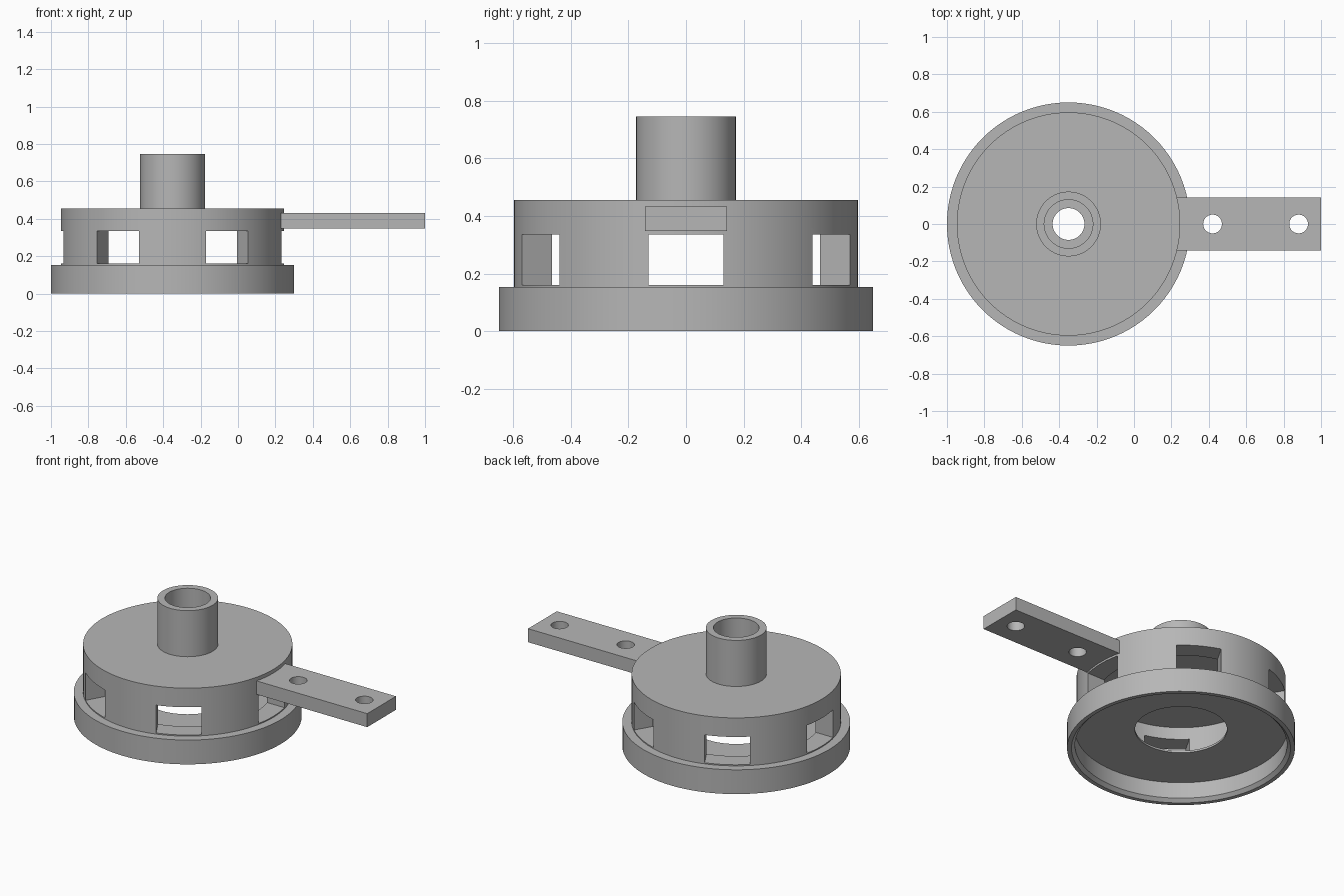
import bpy, bmesh, math
from mathutils import Matrix, Vector

CX = -0.35        # axis of the round housing
SEGMENTS = 96

cube = bpy.data.objects.get("Cube")
if cube:
    bpy.data.objects.remove(cube, do_unlink=True)

grey = bpy.data.materials.new("plain_grey")
grey.use_nodes = True
grey.diffuse_color = (0.47, 0.47, 0.47, 1)
grey.node_tree.nodes["Principled BSDF"].inputs["Base Color"].default_value = grey.diffuse_color


def make_object(name, bm):
    bmesh.ops.recalc_face_normals(bm, faces=bm.faces)
    mesh = bpy.data.meshes.new(name)
    bm.to_mesh(mesh)
    bm.free()
    mesh.materials.append(grey)
    obj = bpy.data.objects.new(name, mesh)
    bpy.context.collection.objects.link(obj)
    return obj


def activate(obj):
    bpy.ops.object.select_all(action='DESELECT')
    obj.select_set(True)
    bpy.context.view_layer.objects.active = obj


def lathe(name, profile):
    """Revolve a closed (radius, z) profile around the housing axis."""
    bm = bmesh.new()
    verts = [bm.verts.new((CX + r, 0, z)) for r, z in profile]
    edges = [bm.edges.new((v, verts[(i + 1) % len(verts)])) for i, v in enumerate(verts)]
    bmesh.ops.spin(bm, geom=verts + edges, cent=(CX, 0, 0), axis=(0, 0, 1),
                   angle=math.tau, steps=SEGMENTS, use_duplicate=False)
    bmesh.ops.remove_doubles(bm, verts=bm.verts, dist=0.0001)
    return make_object(name, bm)


def add_box(bm, low, high, turn=Matrix()):
    low, high = Vector(low), Vector(high)
    size = Matrix.Diagonal((*(high - low), 1))
    bmesh.ops.create_cube(bm, size=1, matrix=turn @ Matrix.Translation((low + high) / 2) @ size)


def cut(obj, bm):
    """Subtract the cutter shapes and discard them."""
    cutter = make_object("cutter", bm)
    cutter.hide_render = True
    mod = obj.modifiers.new("cut", 'BOOLEAN')
    mod.operation, mod.solver, mod.object = 'DIFFERENCE', 'EXACT', cutter
    activate(obj)
    bpy.ops.object.modifier_apply(modifier=mod.name)
    bpy.data.objects.remove(cutter, do_unlink=True)


# Base ring: skirt with a recessed underside and a floor with a round opening
base = lathe("base_ring", [
    (0.65, 0), (0.65, 0.153), (0.48, 0.153), (0.48, 0.135), (0.263, 0.135),
    (0.263, 0.122), (0.605, 0.122), (0.605, 0.02), (0.625, 0)])

# Drum: hollow wall with a closed top and a small central bore
drum = lathe("drum", [
    (0.597, 0.153), (0.597, 0.455), (0.085, 0.455), (0.085, 0.412),
    (0.48, 0.412), (0.48, 0.153)])

# Six windows around the drum wall
windows = bmesh.new()
for i in range(6):
    turn = Matrix.Translation((CX, 0, 0)) @ Matrix.Rotation(i * math.tau / 6, 4, 'Z')
    add_box(windows, (0.4, -0.13, 0.16), (0.7, 0.13, 0.335), turn)
cut(drum, windows)

# Spout: tube on top of the drum
spout = lathe("spout", [(0.173, 0.455), (0.173, 0.745), (0.13, 0.745), (0.13, 0.455)])

# Arm: flat bar with two bolt holes, rooted in the drum wall
bm = bmesh.new()
add_box(bm, (0.17, -0.143, 0.347), (1, 0.143, 0.432))
arm = make_object("arm", bm)
holes = bmesh.new()
for x in (0.42, 0.88):
    bmesh.ops.create_cone(holes, cap_ends=True, segments=48, radius1=0.05, radius2=0.05,
                          depth=0.3, matrix=Matrix.Translation((x, 0, 0.39)))
cut(arm, holes)

# Smooth round walls, sharp rims
for obj in (base, drum, spout, arm):
    activate(obj)
    bpy.ops.object.shade_smooth_by_angle(angle=math.radians(30))
